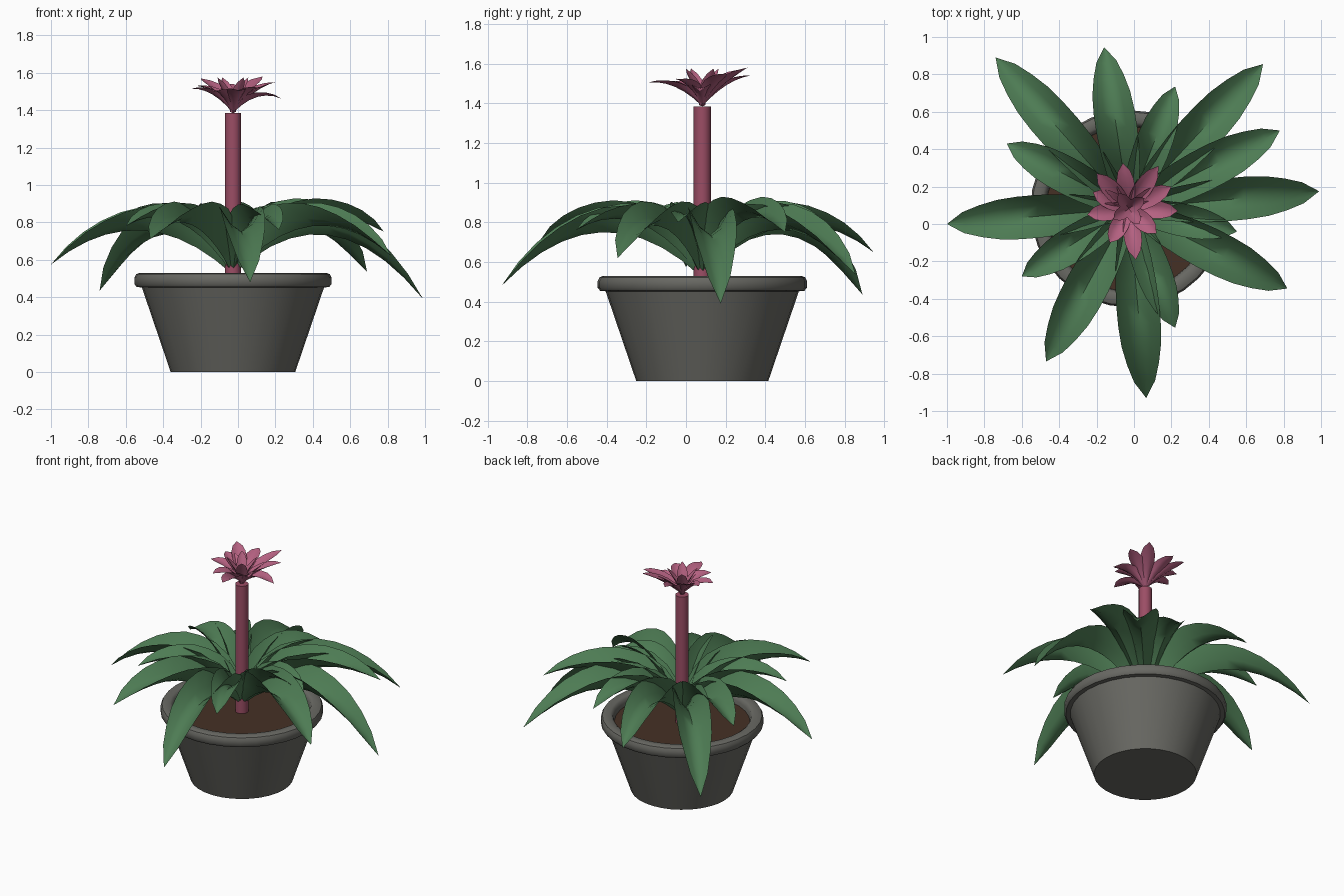
import bpy, math
from mathutils import Vector

if "Cube" in bpy.data.objects:
    bpy.data.objects.remove(bpy.data.objects["Cube"])

CX, CY = -0.027, 0.082   # axis of pot and stem


def material(name, rgb):
    m = bpy.data.materials.new(name)
    m.diffuse_color = (*rgb, 1)
    m.use_nodes = True
    m.node_tree.nodes["Principled BSDF"].inputs["Base Color"].default_value = m.diffuse_color
    return m


GREEN = material("leaf_green", (0.075, 0.20, 0.088))
PINK = material("petal_pink", (0.46, 0.12, 0.22))
STEM = material("stem_pink", (0.33, 0.075, 0.13))
SOIL = material("soil_brown", (0.06, 0.03, 0.018))
POT = material("pot_grey", (0.14, 0.14, 0.125))


def add_mesh(name, verts, faces, mat, angle=40):
    me = bpy.data.meshes.new(name)
    me.from_pydata(verts, [], faces)
    me.materials.append(mat)
    ob = bpy.data.objects.new(name, me)
    bpy.context.collection.objects.link(ob)
    bpy.ops.object.select_all(action='DESELECT')
    ob.select_set(True)
    bpy.context.view_layer.objects.active = ob
    bpy.ops.object.shade_smooth_by_angle(angle=math.radians(angle))
    return ob


def lathe(name, profile, mat, n=32):
    # revolve (radius, z) points, capping both ends
    verts, faces = [], []
    for r, z in profile:
        for i in range(n):
            a = 2 * math.pi * i / n
            verts.append((CX + r * math.cos(a), CY + r * math.sin(a), z))
    for k in range(len(profile) - 1):
        for i in range(n):
            j = (i + 1) % n
            faces.append((k * n + i, k * n + j, (k + 1) * n + j, (k + 1) * n + i))
    faces.append(tuple(reversed(range(n))))
    faces.append(tuple(range((len(profile) - 1) * n, len(profile) * n)))
    return add_mesh(name, verts, faces, mat)


def lookup(table, t):
    for (a, va), (b, vb) in zip(table, table[1:]):
        if t <= b:
            return va + (vb - va) * (t - a) / (b - a)
    return table[-1][1]


WIDTH = [(0, .035), (.15, .065), (.35, .105), (.55, .118), (.7, .106), (.85, .075), (.93, .045), (1, 0)]
LIFT = [(0, .04), (.15, .15), (.3, .16), (.5, .125), (.7, .075), (.85, .04), (1, 0)]


def blade(name, tip, z0, crest, mat, wscale=1, lscale=1, rows=10):
    # channelled blade along a parabolic arc from the axis to its tip
    base = Vector((CX, CY, 0))
    d = Vector((tip[0], tip[1], 0)) - base
    L = d.length
    d.normalize()
    side = Vector((-d.y, d.x, 0))
    verts, faces = [], []
    cols = (-1, -.5, 0, .5, 1)
    for k in range(rows + 1):
        t = k / rows
        z = (1 - t) ** 2 * z0 + 2 * t * (1 - t) * crest + t * t * tip[2]
        slope = 2 * (1 - t) * (crest - z0) + 2 * t * (tip[2] - crest)
        nrm = (Vector((0, 0, L)) - d * slope * 0.7).normalized()
        c = base + d * (t * L) + Vector((0, 0, z))
        w, h = lookup(WIDTH, t) * wscale, lookup(LIFT, t) * lscale
        for u in cols:
            verts.append(c + side * (w * u) + nrm * (h * abs(u) ** 1.6))
    for k in range(rows):
        for i in range(4):
            a = k * 5 + i
            faces.append((a, a + 5, a + 6, a + 1))
    add_mesh(name, verts, faces, mat, 60)


# pot with rolled rim, and soil
lathe("pot", [(.333, 0), (.487, .452), (.515, .455), (.527, .47), (.527, .505), (.518, .523), (.50, .53),
              (.465, .53), (.45, .52), (.443, .50), (.435, .44)], POT)
lathe("soil", [(.43, .445), (.442, .475)], SOIL)

# flower stalk
lathe("flower_stem", [(.043, .47), (.043, 1.385)], STEM, 16)

# leaves: tip x, y, z and arc control height
LEAVES = [(-.74, .89, .435, 1.0), (-.16, .945, .65, .98), (.22, .735, .75, .98),
          (.69, .855, .535, 1.0), (.78, .50, .75, .98), (.99, .175, .39, 1.01),
          (.55, -.04, .80, .95), (.82, -.345, .62, .99), (.22, -.555, .76, .95),
          (.065, -.93, .48, 1.0), (-.47, -.735, .71, .96), (-.60, -.28, .78, .95),
          (-1.0, 0, .575, .967), (-.68, .43, .75, .96)]
for i, (x, y, z, c) in enumerate(LEAVES):
    s = min(1, .35 + .7 * math.hypot(x - CX, y - CY))
    blade(f"leaf_{i + 1}", (x, y, z), .52, c, GREEN, s, s)

# flower petals: outer drooping ring and inner upright ring
PETALS = [(-.20, .27, 1.57), (-.06, .325, 1.54), (.13, .31, 1.58), (.20, .20, 1.55),
          (.235, .07, 1.46), (.12, -.05, 1.52), (.01, -.19, 1.505), (-.13, -.10, 1.50),
          (-.25, .05, 1.515), (-.22, .17, 1.53)]
for i, tip in enumerate(PETALS):
    blade(f"petal_{i + 1}", tip, 1.385, 1.52, PINK, .42, .2, 6)
for i in range(4):
    a = .6 + i * math.pi / 2
    tip = (CX + .10 * math.cos(a), CY + .10 * math.sin(a), 1.575)
    blade(f"inner_petal_{i + 1}", tip, 1.39, 1.49, PINK, .3, .15, 6)
